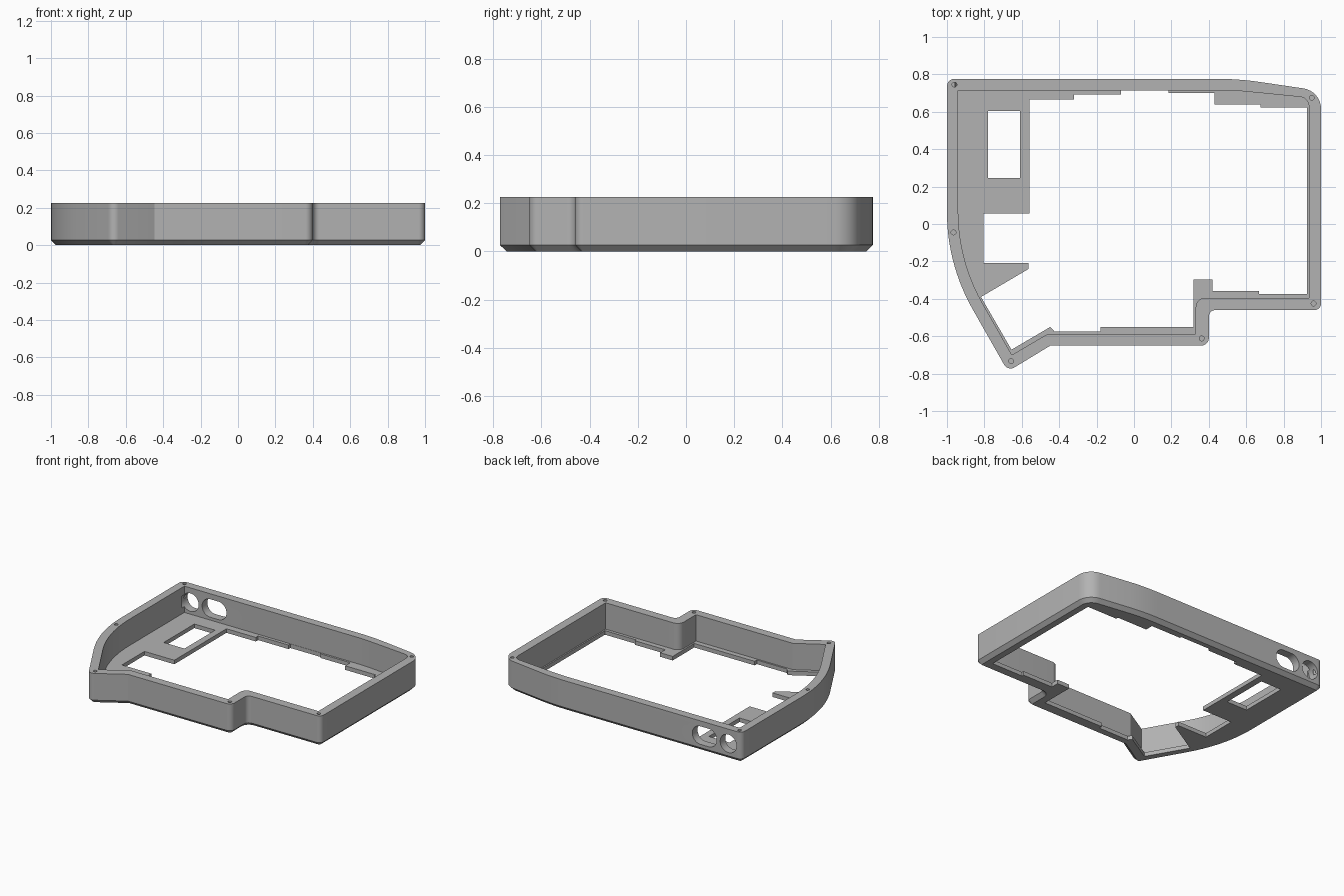
import bpy, bmesh, math
from mathutils import Vector

cube = bpy.data.objects.get("Cube")
if cube:
    bpy.data.objects.remove(cube, do_unlink=True)

HEIGHT, FLOOR, CHAMFER = 0.225, 0.03, 0.027

grey = bpy.data.materials.new("case_grey")
grey.use_nodes = True
COLOUR = (0.45, 0.45, 0.45, 1)
grey.diffuse_color = COLOUR
grey.node_tree.nodes["Principled BSDF"].inputs["Base Color"].default_value = COLOUR


def rounded(corners):
    """Turn (x, y, radius) corners into an outline with filleted corners."""
    pts = []
    for i, (x, y, r) in enumerate(corners):
        c = Vector((x, y))
        a = (Vector(corners[i - 1][:2]) - c).normalized()
        b = (Vector(corners[(i + 1) % len(corners)][:2]) - c).normalized()
        if r == 0:
            pts.append(c)
            continue
        half = a.angle(b) / 2
        centre = c + (a + b).normalized() * r / math.sin(half)
        start = c + a * r / math.tan(half) - centre
        end = c + b * r / math.tan(half) - centre
        sweep = start.angle_signed(end)
        steps = max(8, int(abs(sweep) * r / 0.04))
        for k in range(steps + 1):
            t = -sweep * k / steps
            pts.append(centre + Vector((start.x * math.cos(t) - start.y * math.sin(t),
                                        start.x * math.sin(t) + start.y * math.cos(t))))
    return pts


def inset(pts, d):
    """Offset a clockwise outline inwards by d with mitred corners."""
    out = []
    for i, p in enumerate(pts):
        a = (p - pts[i - 1]).normalized()
        b = (pts[(i + 1) % len(pts)] - p).normalized()
        na, nb = Vector((a.y, -a.x)), Vector((b.y, -b.x))
        out.append(p + (na + nb) * d / (1 + na.dot(nb)))
    return out


def loft(name, rings):
    """Closed solid through a stack of rings of 3D points."""
    bm = bmesh.new()
    loops = [[bm.verts.new(p) for p in ring] for ring in rings]
    n = len(loops[0])
    for lo, hi in zip(loops, loops[1:]):
        for i in range(n):
            j = (i + 1) % n
            bm.faces.new((lo[i], lo[j], hi[j], hi[i]))
    bm.faces.new(loops[0])
    bm.faces.new(loops[-1])
    bmesh.ops.recalc_face_normals(bm, faces=bm.faces)
    mesh = bpy.data.meshes.new(name)
    bm.to_mesh(mesh)
    bm.free()
    mesh.materials.append(grey)
    obj = bpy.data.objects.new(name, mesh)
    bpy.context.collection.objects.link(obj)
    return obj


def prism(name, pts, z0, z1):
    return loft(name, [[(p[0], p[1], z) for p in pts] for z in (z0, z1)])


def cut(target, cutter):
    """Subtract a solid, then remove it."""
    cutter.hide_render = True
    mod = target.modifiers.new("cut", 'BOOLEAN')
    mod.operation, mod.solver, mod.object = 'DIFFERENCE', 'EXACT', cutter
    bpy.context.view_layer.objects.active = target
    bpy.ops.object.modifier_apply(modifier=mod.name)
    bpy.data.objects.remove(cutter, do_unlink=True)


# Outer body with a chamfered underside
outer = rounded([(-1, 0.776, 0.04), (0.56, 0.776, 1.6), (1, 0.711, 0.11),
                 (1, -0.46, 0.035), (0.4, -0.46, 0.035), (0.4, -0.65, 0.04),
                 (-0.447, -0.65, 0), (-0.674, -0.788, 0.04), (-1, -0.214, 1.05)])
body = loft("case_tray", [[(p.x, p.y, z) for p in pts] for pts, z in
                          ((inset(outer, CHAMFER), 0), (outer, CHAMFER), (outer, HEIGHT))])

# Hollow inside the walls, above the floor
inner = rounded([(-0.94, 0.715, 0), (0.53, 0.715, 1.6), (0.935, 0.675, 0.05),
                 (0.935, -0.395, 0), (0.33, -0.395, 0.05), (0.33, -0.588, 0),
                 (-0.462, -0.588, 0), (-0.653, -0.70, 0), (-0.94, -0.195, 1.0)])
cut(body, prism("cavity", inner, FLOOR, 0.4))

# Large stepped opening in the floor
opening = [(-0.56, 0.665), (-0.32, 0.665), (-0.32, 0.692), (-0.07, 0.692), (-0.07, 0.713),
           (0.185, 0.713), (0.185, 0.70), (0.43, 0.70), (0.43, 0.64), (0.677, 0.64),
           (0.677, 0.622), (0.925, 0.622), (0.925, -0.373), (0.667, -0.373),
           (0.667, -0.357), (0.42, -0.357), (0.42, -0.298), (0.318, -0.298),
           (0.318, -0.55), (-0.178, -0.55), (-0.178, -0.575), (-0.425, -0.575),
           (-0.447, -0.55), (-0.655, -0.672), (-0.818, -0.39), (-0.563, -0.24),
           (-0.563, -0.208), (-0.805, -0.208), (-0.805, 0.055), (-0.56, 0.055)]
cut(body, prism("floor_opening", opening, -0.1, FLOOR + 0.02))

# Rectangular window in the floor
cut(body, prism("floor_window", [(-0.78, 0.603), (-0.61, 0.603), (-0.61, 0.245), (-0.78, 0.245)],
                -0.1, FLOOR + 0.02))

# Round and oblong ports through the back wall
for x, half_len in ((-0.89, 0), (-0.695, 0.033)):
    ring = []
    for k in range(40):
        a = 2 * math.pi * (k + 0.5) / 40
        ring.append((x + math.copysign(half_len, math.cos(a)) + 0.067 * math.cos(a),
                     0.118 + 0.067 * math.sin(a)))
    cut(body, loft("port", [[(px, y, pz) for px, pz in ring] for y in (0.69, 0.9)]))

# Screw holes in the rim
for x, y in ((-0.96, 0.745), (0.95, 0.675), (-0.965, -0.045),
             (0.96, -0.425), (0.362, -0.612), (-0.657, -0.733)):
    ring = [(x + 0.013 * math.cos(k * math.pi / 8), y + 0.013 * math.sin(k * math.pi / 8))
            for k in range(16)]
    cut(body, prism("screw_hole", ring, 0.12, 0.3))

bpy.ops.object.select_all(action='DESELECT')
body.select_set(True)
bpy.context.view_layer.objects.active = body
bpy.ops.object.shade_smooth_by_angle(angle=math.radians(25))
